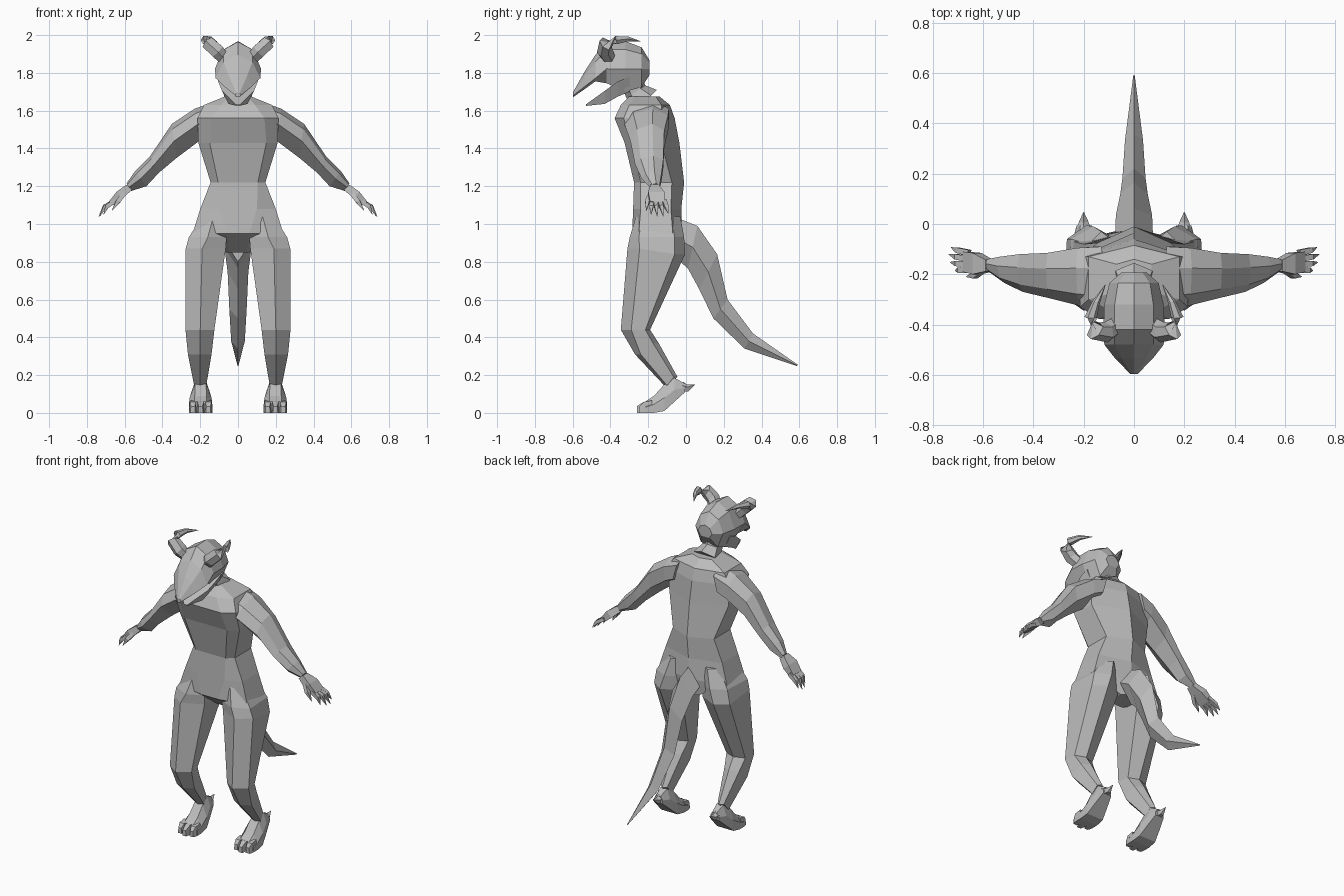
import bpy, bmesh, math
from mathutils import Vector

hide = bpy.data.materials.new("grey_hide")
hide.diffuse_color = (0.5, 0.5, 0.5, 1)


def loft(name, rings, mirror=False):
    """Skin a list of equal-sized point rings, cap both ends."""
    bm = bmesh.new()
    loops = [[bm.verts.new(p) for p in r] for r in rings]
    n = len(loops[0])
    for a, b in zip(loops, loops[1:]):
        for i in range(n):
            j = (i + 1) % n
            bm.faces.new((a[i], a[j], b[j], b[i]))
    bm.faces.new(loops[0])
    bm.faces.new(loops[-1])
    bmesh.ops.remove_doubles(bm, verts=bm.verts, dist=0.0005)
    bmesh.ops.recalc_face_normals(bm, faces=bm.faces)
    me = bpy.data.meshes.new(name)
    bm.to_mesh(me)
    bm.free()
    me.materials.append(hide)
    ob = bpy.data.objects.new(name, me)
    bpy.context.collection.objects.link(ob)
    if mirror:
        ob.modifiers.new("mirror", 'MIRROR').use_mirror_merge = False
    return ob


def tube(name, path, n=6, mirror=False):
    """Round-section limb along (x, y, z, radius) stations."""
    pts = [Vector(p[:3]) for p in path]
    rings = []
    for i, p in enumerate(pts):
        d = (pts[min(i + 1, len(pts) - 1)] - pts[max(i - 1, 0)]).normalized()
        u = d.cross(Vector((0, 1, 0) if abs(d.y) < 0.8 else (1, 0, 0))).normalized()
        v = d.cross(u)
        r = path[i][3]
        rings.append([p + r * (math.cos(t) * u + math.sin(t) * v)
                      for t in [2 * math.pi * (k + 0.5) / n for k in range(n)]])
    return loft(name, rings, mirror)


# Torso: z, front panel (x, y), side (x, front y, back y), spine y
torso = [(0.85, .045, -.16, .06, -.14, -.05, -.01),
         (0.95, .06, -.285, .24, -.25, -.07, -.02),
         (1.08, .10, -.28, .20, -.24, -.08, -.025),
         (1.22, .105, -.275, .145, -.24, -.075, -.01),
         (1.43, .15, -.325, .21, -.285, -.13, -.035),
         (1.56, .14, -.378, .215, -.33, -.13, -.06),
         (1.63, .09, -.345, .18, -.30, -.13, -.085),
         (1.675, .05, -.30, .07, -.27, -.16, -.14)]
loft("torso", [[(-fx, fy, z), (fx, fy, z), (sx, s1, z), (sx, s2, z),
                (0, b, z), (-sx, s2, z), (-sx, s1, z)]
               for z, fx, fy, sx, s1, s2, b in torso])

# Arms: top (x, z), bottom (x, z), back y, front y
arm = [(.12, 1.65, .17, 1.46, -.09, -.33),
       (.23, 1.61, .205, 1.44, -.095, -.325),
       (.35, 1.53, .325, 1.35, -.115, -.295),
       (.465, 1.36, .42, 1.27, -.12, -.27),
       (.545, 1.28, .485, 1.20, -.13, -.235),
       (.59, 1.215, .565, 1.175, -.14, -.19)]
loft("arm", [[(tx, .65 * b + .35 * f, tz),
              (.85 * tx + .15 * bx, .2 * b + .8 * f, .85 * tz + .15 * bz),
              (.5 * tx + .5 * bx, f, .5 * tz + .5 * bz),
              (bx, .5 * b + .5 * f, bz),
              (.3 * tx + .7 * bx, b, .3 * tz + .7 * bz),
              (.8 * tx + .2 * bx, b, .8 * tz + .2 * bz)]
             for tx, tz, bx, bz, b, f in arm], True)

# Hands
palm = [(.575, 1.195, .02, -.143, -.188), (.625, 1.155, .024, -.115, -.20),
        (.67, 1.11, .016, -.11, -.19)]
loft("palm", [[(x + h * .75, b, z + h * .65), (x + h * .75, f, z + h * .65),
               (x - h * .75, f, z - h * .65), (x - h * .75, b, z - h * .65)]
              for x, z, h, b, f in palm], True)
for i, (y0, tx, ty, tz) in enumerate([(-.115, .728, -.093, 1.055), (-.14, .737, -.12, 1.04),
                                      (-.162, .732, -.152, 1.04), (-.182, .712, -.185, 1.05)]):
    tube(f"finger_{i + 1}", [(.655, y0, 1.12, .017), ((.66 + tx) / 2 + .008, (y0 + ty) / 2, 1.092, .015),
                             (tx, ty, tz, .001)], 4, True)
tube("thumb", [(.60, -.18, 1.165, .018), (.635, -.205, 1.12, .017), (.668, -.21, 1.07, .001)], 4, True)

# Legs: z at front, z at back, inner x, ridge x, outer x, front y, side y front and back, rear y
leg = [(1.04, 1.04, .06, .13, .19, -.265, -.23, -.08, -.03),
       (.93, .93, .06, .16, .26, -.298, -.25, -.06, -.01),
       (.87, .84, .065, .19, .277, -.31, -.245, -.06, -.005),
       (.44, .44, .125, .20, .278, -.345, -.29, -.215, -.19),
       (.31, .37, .14, .20, .265, -.27, -.24, -.175, -.145),
       (.145, .19, .168, .20, .232, -.115, -.10, -.065, -.045)]
loft("leg", [[(m, f, zf), (o, s1, zf), (o - .01, s2, zb), (m, b, zb), (i + .01, s2, zb), (i, s1, zf)]
             for zf, zb, i, m, o, f, s1, s2, b in leg], True)

# Feet: y, half width, sole z, top z
foot = [(-.005, .03, .11, .155), (-.06, .045, .06, .185), (-.115, .058, .01, .15),
        (-.17, .062, 0, .09), (-.215, .062, 0, .06)]
loft("foot", [[(.198 - w, y, lo), (.198 + w, y, lo), (.198 + w, y, lo * .5 + hi * .5),
               (.198 + w * .5, y, hi), (.198 - w * .5, y, hi), (.198 - w, y, lo * .5 + hi * .5)]
              for y, w, lo, hi in foot], True)
tube("heel_spur", [(.2, -.02, .135, .03), (.2, .01, .13, .02), (.2, .048, .15, .001)], 5, True)
for i, (x, tip) in enumerate([(.157, -.245), (.198, -.26), (.239, -.245)]):
    loft(f"toe_{i + 1}", [[(x - w, y, 0), (x + w, y, 0), (x + w * .8, y, h), (x - w * .8, y, h)]
                          for y, w, h in [(-.18, .02, .066), (-.225, .02, .058), (tip, .013, .035)]], True)

# Tail: upper (y, z), lower (y, z), half width
tail = [(-.04, 1.03, -.03, .80, .075), (.06, .99, .01, .765, .072), (.165, .84, .07, .655, .055),
        (.22, .60, .145, .50, .046), (.355, .42, .31, .34, .036), (.592, .255, .588, .248, .003)]
loft("tail", [[(0, uy, uz), (w, .5 * uy + .5 * ly, .5 * uz + .5 * lz), (0, ly, lz),
               (-w, .5 * uy + .5 * ly, .5 * uz + .5 * lz)] for uy, uz, ly, lz, w in tail])

# Neck
tube("neck", [(0, -.215, 1.65, .085), (0, -.265, 1.70, .06), (0, -.29, 1.76, .06)], 6)


# Head: y, bottom z, top z, half width, height of the widest line
def skull_ring(y, lo, hi, w, k):
    m = lo + (hi - lo) * k
    q = m + (hi - m) * .7
    return [(0, y, hi), (w * .65, y, q), (w, y, m), (w * .6, y, lo),
            (-w * .6, y, lo), (-w, y, m), (-w * .65, y, q)]


loft("head", [skull_ring(*r) for r in [
    (-.192, 1.79, 1.865, .05, .4), (-.235, 1.725, 1.935, .098, .45), (-.32, 1.70, 1.968, .118, .45),
    (-.42, 1.745, 1.965, .122, .35), (-.48, 1.755, 1.895, .118, .12), (-.535, 1.715, 1.81, .075, .15),
    (-.597, 1.672, 1.70, .014, .3)]])
loft("lower_jaw", [[(-w, y, hi), (w, y, hi), (w * .6, y, lo), (-w * .6, y, lo)]
                   for y, lo, hi, w in [(-.30, 1.70, 1.78, .105), (-.36, 1.675, 1.755, .105),
                                        (-.43, 1.636, 1.705, .085), (-.53, 1.625, 1.633, .012)]])

# Horns
tube("horn", [(.065, -.40, 1.865, .035), (.11, -.43, 1.915, .042), (.155, -.425, 1.955, .04),
              (.172, -.37, 1.973, .025), (.15, -.31, 1.98, .015), (.113, -.24, 1.967, .001)], 6, True)
